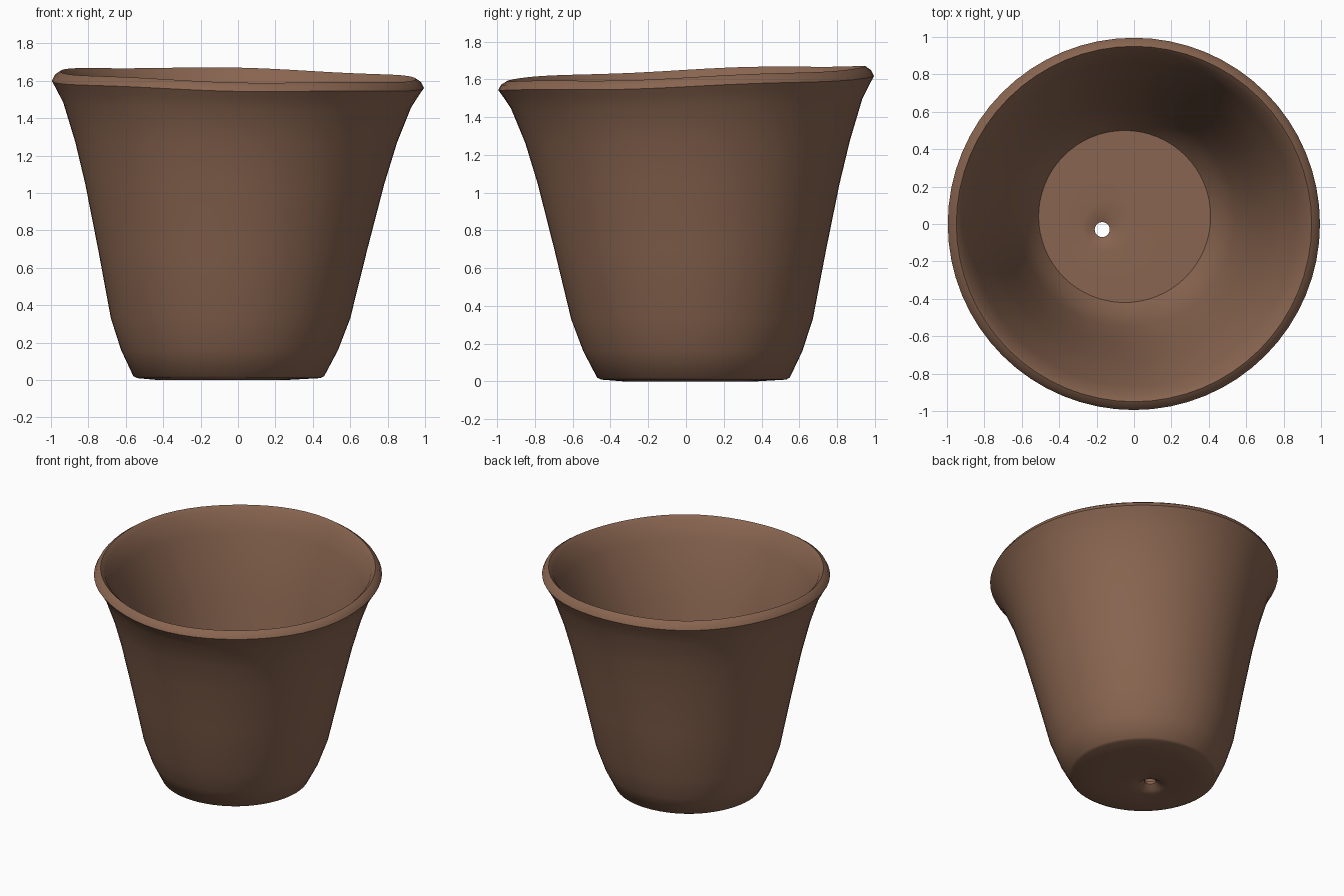
import bpy, bmesh, math
from mathutils import Vector

if "Cube" in bpy.data.objects:
    bpy.data.objects.remove(bpy.data.objects["Cube"])

SIDES = 64
HEIGHT = 1.6
THICKNESS = 0.06
BASE_CENTRE = Vector((-0.05, 0.04))
DRAIN_CENTRE = Vector((-0.17, -0.03))
DRAIN_RADIUS = 0.04

# Radius and height pairs
outer_wall = [(0.51, 0.02), (0.58, 0.16), (0.64, 0.33), (0.72, 0.7),
              (0.8, 1.05), (0.86, 1.27), (0.93, 1.47)]
rim = [(0.97, 1.54), (0.995, 1.58), (0.98, 1.61), (0.95, 1.63), (0.92, 1.6)]


def wall_centre(height):
    """The base sits off centre and the wall leans back to the middle."""
    return BASE_CENTRE * max(0, 1 - height / HEIGHT)


def mouth_lift(x, y, angle, height):
    """The mouth tilts up to the back and waves a little; the base does not."""
    amount = max(0, (height - 1.2) / 0.4)
    wave = 0.004 * math.sin(5 * angle)
    return amount * (0.035 * y - 0.02 * x + wave)


def add_ring(bm, centre, radius, height):
    """Add one round of vertices."""
    ring = []
    for i in range(SIDES):
        angle = math.tau * i / SIDES
        x = centre.x + radius * math.cos(angle)
        y = centre.y + radius * math.sin(angle)
        z = height + mouth_lift(x, y, angle, height)
        ring.append(bm.verts.new((x, y, z)))
    return ring


def bridge(bm, first, second):
    """Join two rounds of vertices with quads."""
    for i in range(SIDES):
        j = (i + 1) % SIDES
        bm.faces.new((first[i], first[j], second[j], second[i]))


def add_disc(bm, edge_radius, edge_height, flat_height, dip):
    """Rings from the drain hole out to a floor edge, pinched at the hole."""
    rings = [
        add_ring(bm, DRAIN_CENTRE, DRAIN_RADIUS, flat_height + dip),
        add_ring(bm, DRAIN_CENTRE, DRAIN_RADIUS * 2, flat_height + dip / 4),
    ]
    for share in (0.3, 0.7):
        centre = DRAIN_CENTRE.lerp(BASE_CENTRE, share)
        rings.append(add_ring(bm, centre, edge_radius * share, flat_height))
    rings.append(add_ring(bm, BASE_CENTRE, edge_radius, edge_height))
    return rings


# Pot shell: underside, outer wall, rim, inner wall, inner floor
bm = bmesh.new()
underside = add_disc(bm, 0.49, 0.01, 0, 0.04)
wall = [(radius, height) for radius, height in outer_wall + rim]
wall += [(radius - THICKNESS, height) for radius, height in reversed(outer_wall[1:])]
wall_rings = [add_ring(bm, wall_centre(z), r, z) for r, z in wall]
inner_floor = add_disc(bm, 0.46, 0.08, 0.08, -0.02)
shell = underside + wall_rings + inner_floor[::-1]
for first, second in zip(shell, shell[1:] + shell[:1]):
    bridge(bm, first, second)
bmesh.ops.recalc_face_normals(bm, faces=bm.faces)
mesh = bpy.data.meshes.new("pot")
bm.to_mesh(mesh)
bm.free()
pot = bpy.data.objects.new("pot", mesh)
bpy.context.collection.objects.link(pot)

# Brown clay
clay = bpy.data.materials.new("brown clay")
clay.use_nodes = True
colour = (0.25, 0.13, 0.08, 1)
clay.diffuse_color = colour
shader = next(n for n in clay.node_tree.nodes if n.type == "BSDF_PRINCIPLED")
shader.inputs["Base Color"].default_value = colour
mesh.materials.append(clay)

# Smooth walls, crisp base edges
bpy.ops.object.select_all(action="DESELECT")
pot.select_set(True)
bpy.context.view_layer.objects.active = pot
bpy.ops.object.shade_smooth_by_angle(angle=math.radians(40))
